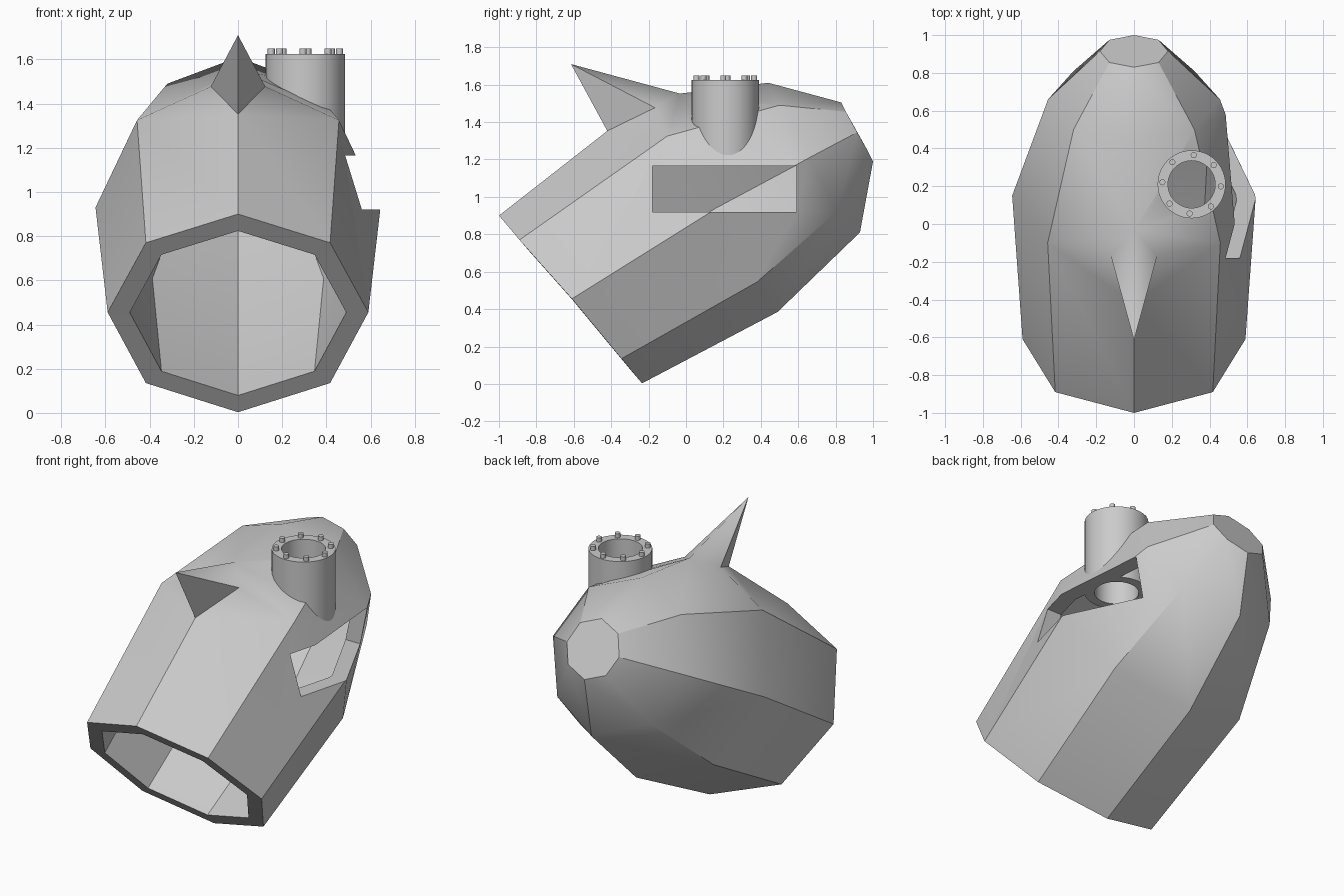
import bpy, bmesh, math
from mathutils import Vector, Matrix

if "Cube" in bpy.data.objects:
    bpy.data.objects.remove(bpy.data.objects["Cube"])

GREY = (0.6, 0.6, 0.6, 1)
mat = bpy.data.materials.new("plain_grey")
mat.use_nodes = True
mat.diffuse_color = GREY
mat.node_tree.nodes["Principled BSDF"].inputs["Base Color"].default_value = GREY


def make_object(name, bm):
    bmesh.ops.recalc_face_normals(bm, faces=bm.faces)
    mesh = bpy.data.meshes.new(name)
    bm.to_mesh(mesh)
    bm.free()
    mesh.materials.append(mat)
    obj = bpy.data.objects.new(name, mesh)
    bpy.context.collection.objects.link(obj)
    return obj


def smooth(mesh, degrees=30):
    mesh.shade_smooth()
    mesh.set_sharp_from_angle(angle=math.radians(degrees))


def loft(bm, loops, closed):
    """Bridge consecutive point loops; join ends or cap them."""
    rings = [[bm.verts.new(p) for p in loop] for loop in loops]
    n = len(rings[0])
    pairs = list(zip(rings, rings[1:]))
    if closed:
        pairs.append((rings[-1], rings[0]))
    for a, b in pairs:
        for i in range(n):
            j = (i + 1) % n
            bm.faces.new((a[i], a[j], b[j], b[i]))
    if not closed:
        bm.faces.new(rings[0])
        bm.faces.new(rings[-1])


def cut(obj, cutter):
    cutter.hide_render = True
    mod = obj.modifiers.new("cut", 'BOOLEAN')
    mod.operation = 'DIFFERENCE'
    mod.solver = 'EXACT'
    mod.object = cutter


# Helmet half sections, bottom to top, from the open front to the back cap
half_sections = [
    [(0, -.235, .003), (.417, -.345, .135), (.59, -.61, .455), (.417, -.89, .77), (0, -1, .9)],
    [(0, .49, .385), (.457, .38, .545), (.645, .15, .93), (.457, -.1, 1.325), (0, -.19, 1.533)],
    [(0, .93, .81), (.32, .81, .925), (.455, .66, 1.21), (.32, .5, 1.49), (0, .44, 1.61)],
    [(0, 1, 1.19), (.13, .975, 1.24), (.18, .915, 1.345), (.13, .855, 1.455), (0, .83, 1.505)],
]
outer = []
for half in half_sections:
    right = [Vector(p) for p in half]
    outer.append(right + [Vector((-p.x, p.y, p.z)) for p in right[-2:0:-1]])

# Inner wall: every section pulled in toward its centre
WALL = 0.1
inner = []
for ring in outer:
    centre = (ring[0] + ring[4]) / 2
    inner.append([p + (centre - p).normalized() * WALL for p in ring])
inner[-1] = [p - Vector((0, .9, .45)) * WALL for p in inner[-1]]

bm = bmesh.new()
loft(bm, inner[::-1] + outer, closed=False)

# Crest spike: cut a diamond round the top vertex and pull it to a point
top = min(bm.verts, key=lambda v: (v.co - outer[1][4]).length)
diamond = []
for e in list(top.link_edges):
    far = e.other_vert(top).co
    fac = .27 if abs(far.x) > .1 else (.285 if far.y < 0 else .25)
    diamond.append(bmesh.utils.edge_split(e, top, fac)[1])
for f in list(top.link_faces):
    a, b = [v for v in f.verts if v in diamond]
    bmesh.utils.face_split(f, a, b)
top.co = (0, -.615, 1.71)
helmet = make_object("helmet_shell", bm)

# Side window and pipe bore
PIPE = Vector((.305, .21, 0))
WINDOW_TOP = 1.165
bm = bmesh.new()
bmesh.ops.create_cube(bm, size=1, matrix=Matrix.Translation((.65, .205, 1.0425))
                      @ Matrix.Diagonal((.8, .77, .245, 1)))
window_cutter = make_object("window_cutter", bm)
bm = bmesh.new()
bmesh.ops.create_cone(bm, segments=48, radius1=.125, radius2=.125, depth=.6, cap_ends=True,
                      matrix=Matrix.Translation(PIPE + Vector((0, 0, 1.4))))
bore_cutter = make_object("bore_cutter", bm)
cut(helmet, window_cutter)
cut(helmet, bore_cutter)

# Bake the cuts
graph = bpy.context.evaluated_depsgraph_get()
baked = bpy.data.meshes.new_from_object(helmet.evaluated_get(graph))
helmet.modifiers.clear()
helmet.data = baked
for cutter in (window_cutter, bore_cutter):
    bpy.data.objects.remove(cutter)
smooth(baked)
# The ridge behind the spike stays soft
for e in baked.edges:
    ends = [baked.vertices[i].co for i in e.vertices]
    if all(abs(p.x) < .005 and p.z > 1.4 for p in ends) and max(p.y for p in ends) > -.1:
        e.use_edge_sharp = False

# Pipe
PIPE_TOP = 1.625


def circle(radius, z, n=48):
    return [PIPE + Vector((radius * math.cos(math.tau * i / n),
                           radius * math.sin(math.tau * i / n), z)) for i in range(n)]


bm = bmesh.new()
loft(bm, [circle(.18, WINDOW_TOP), circle(.18, PIPE_TOP),
          circle(.125, PIPE_TOP), circle(.125, WINDOW_TOP)], closed=True)
smooth(make_object("pipe", bm).data)

# Bolts round the pipe rim
bm = bmesh.new()
for i in range(8):
    a = math.radians(45 * i - 4)
    spot = PIPE + Vector((.155 * math.cos(a), .155 * math.sin(a), PIPE_TOP + .01))
    bmesh.ops.create_cone(bm, segments=16, radius1=.016, radius2=.016, depth=.03,
                          cap_ends=True, matrix=Matrix.Translation(spot))
smooth(make_object("pipe_bolts", bm).data)
